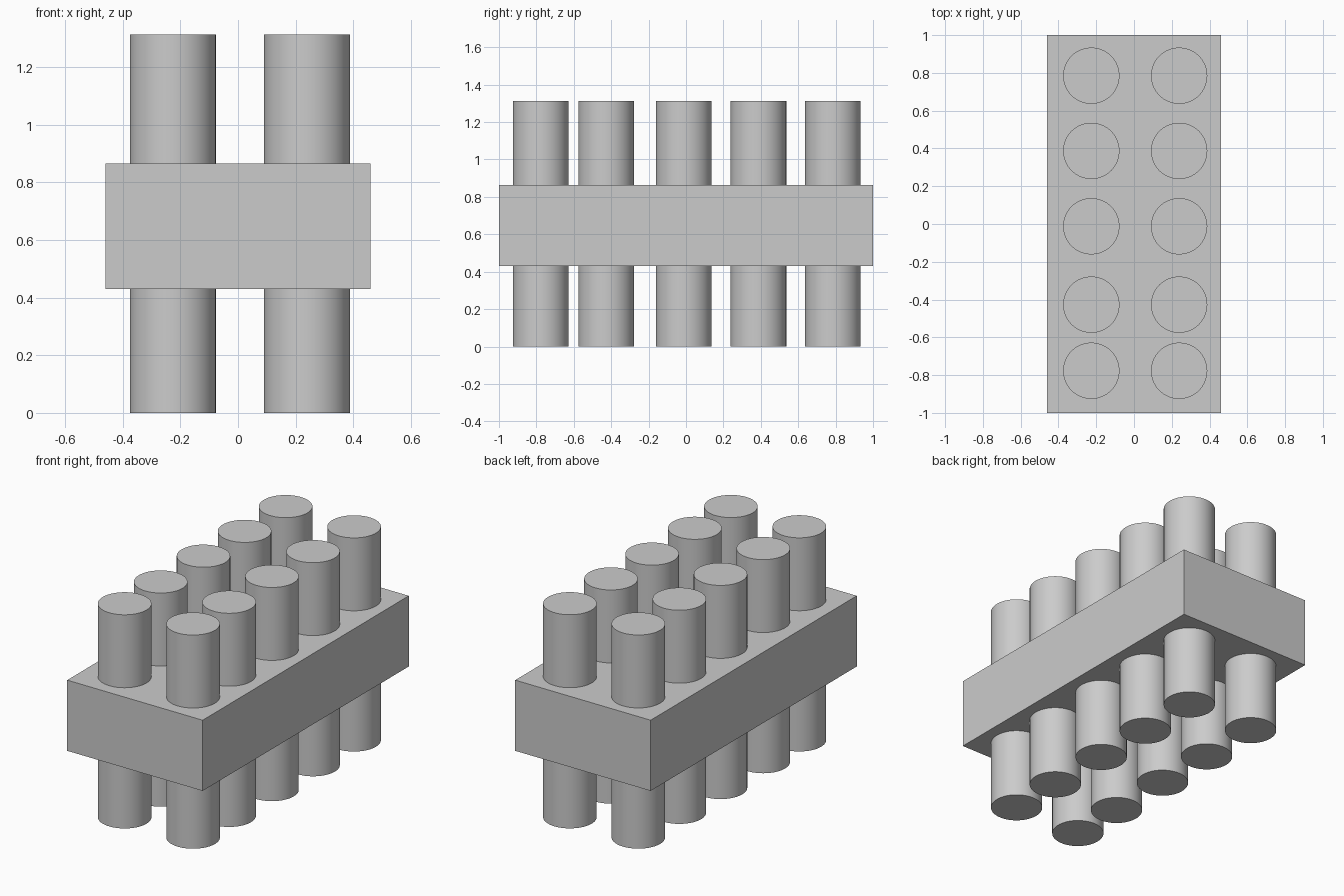
import bpy
import math

cube = bpy.data.objects.get("Cube")
if cube:
    bpy.data.objects.remove(cube, do_unlink=True)

GREY = (0.6, 0.6, 0.6, 1.0)
grey = bpy.data.materials.new("light_grey")
grey.use_nodes = True
grey.diffuse_color = GREY
grey.node_tree.nodes["Principled BSDF"].inputs["Base Color"].default_value = GREY

HEIGHT = 1.312
RADIUS = 0.149
COLUMNS_X = {"right": -0.226, "left": 0.239}
ROWS_Y = (-0.777, -0.427, -0.012, 0.387, 0.785)

# Central block
bpy.ops.mesh.primitive_cube_add(size=1, location=(0, 0, 0.647))
block = bpy.context.object
block.name = "block"
block.scale = (0.92, 2.0, 0.434)
bpy.ops.object.transform_apply(location=False, rotation=False, scale=True)
block.data.materials.append(grey)

# Round pegs running through the block from top to bottom
for side, x in COLUMNS_X.items():
    for row, y in enumerate(ROWS_Y, start=1):
        bpy.ops.mesh.primitive_cylinder_add(
            vertices=64, radius=RADIUS, depth=HEIGHT, location=(x, y, HEIGHT / 2))
        peg = bpy.context.object
        peg.name = f"peg_{side}_{row}"
        peg.data.materials.append(grey)
        bpy.ops.object.shade_smooth_by_angle(angle=math.radians(30))
